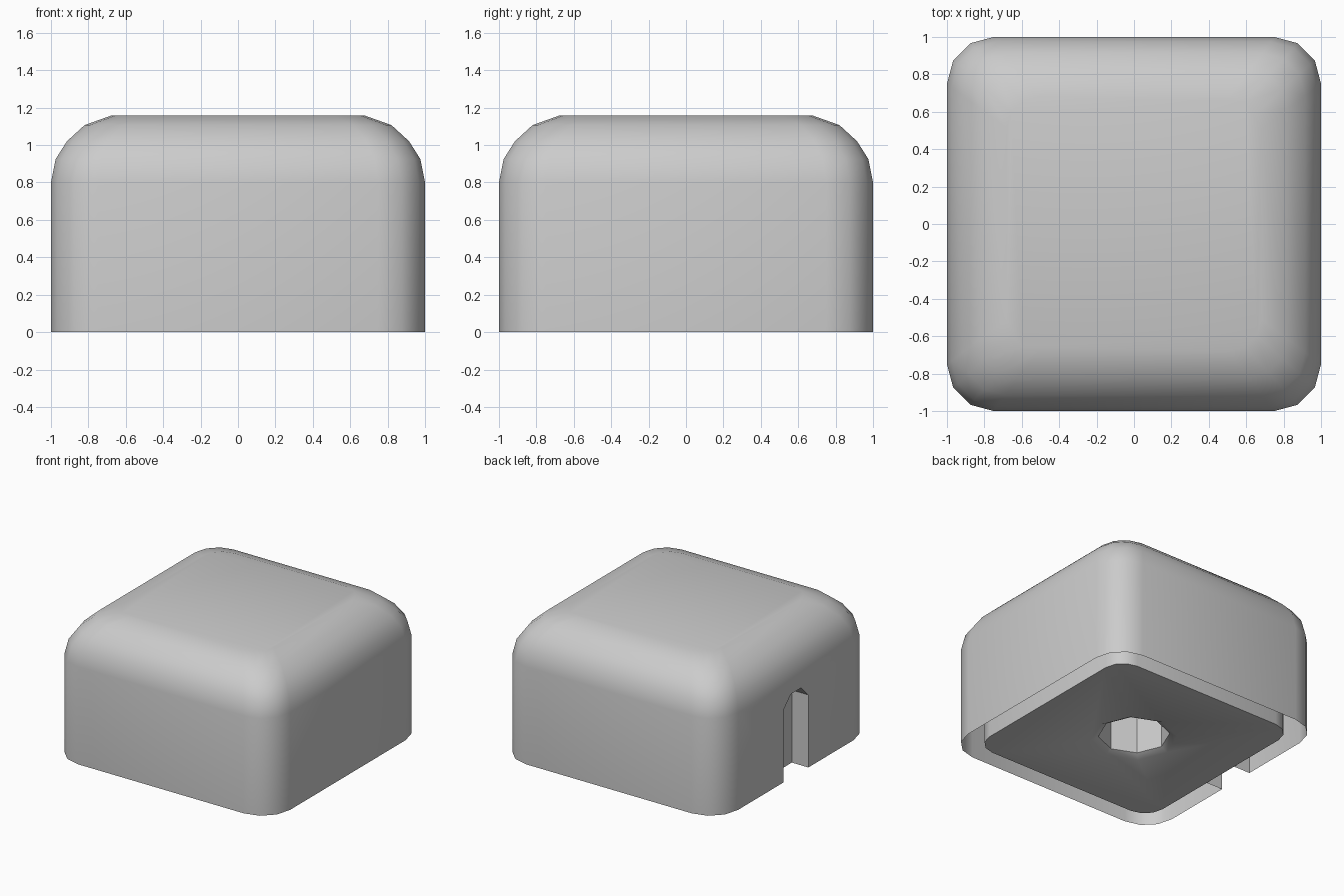
import bpy, bmesh, math

if "Cube" in bpy.data.objects:
    bpy.data.objects.remove(bpy.data.objects["Cube"])


def loft(name, rings):
    """Closed solid from stacked rings with equal point counts."""
    bm = bmesh.new()
    rows = [[bm.verts.new(p) for p in ring] for ring in rings]
    for a, b in zip(rows, rows[1:]):
        n = len(a)
        for i in range(n):
            j = (i + 1) % n
            bm.faces.new((a[i], a[j], b[j], b[i]))
    bm.faces.new(rows[0][::-1])
    bm.faces.new(rows[-1])
    bmesh.ops.recalc_face_normals(bm, faces=bm.faces)
    mesh = bpy.data.meshes.new(name)
    bm.to_mesh(mesh)
    bm.free()
    obj = bpy.data.objects.new(name, mesh)
    bpy.context.collection.objects.link(obj)
    return obj


def rounded_square(half, radius, z, segments=3):
    pts = []
    for q in range(4):
        mid = math.pi / 4 + q * math.pi / 2
        cx = (half - radius) * math.copysign(1, math.cos(mid))
        cy = (half - radius) * math.copysign(1, math.sin(mid))
        for s in range(segments + 1):
            t = (q + s / segments) * math.pi / 2
            pts.append((cx + radius * math.cos(t), cy + radius * math.sin(t), z))
    return pts


def octagon(radius, z):
    return [(radius * math.cos(k * math.pi / 4), radius * math.sin(k * math.pi / 4), z)
            for k in range(8)]


def cut(obj, cutter):
    mod = obj.modifiers.new("cut", 'BOOLEAN')
    mod.operation = 'DIFFERENCE'
    mod.solver = 'EXACT'
    mod.object = cutter
    bpy.context.view_layer.objects.active = obj
    bpy.ops.object.modifier_apply(modifier=mod.name)
    bpy.data.objects.remove(cutter)


def smooth(obj):
    bpy.ops.object.select_all(action='DESELECT')
    obj.select_set(True)
    bpy.context.view_layer.objects.active = obj
    bpy.ops.object.shade_smooth_by_angle(angle=math.radians(40))


# Outer shell: rounded sides and domed shoulder
shoulder = [(1, 0), (1, 0.8), (0.975, 0.925), (0.915, 1.02), (0.82, 1.107), (0.68, 1.157)]
shell = loft("outer_shell", [rounded_square(h, 0.25 * h, z) for h, z in shoulder])

# Arched cable slot through the left side
inner = 0.85
w, c = 0.16, 0.53
k = w * math.tan(math.pi / 8)
arch = [(-w, -0.1), (w, -0.1), (w, c + k), (k, c + w), (-k, c + w), (-w, c + k)]
cut(shell, loft("slot_cutter", [[(x, y, z) for y, z in arch] for x in (-1.2, -inner)]))

# Open the shell underneath and at the back of the slot
bm = bmesh.new()
bm.from_mesh(shell.data)
gone = []
for f in bm.faces:
    under = all(abs(v.co.z) < 1e-4 for v in f.verts)
    slot_back = all(abs(v.co.x + inner) < 1e-4 for v in f.verts)
    if under or slot_back:
        gone.append(f)
bmesh.ops.delete(bm, geom=gone, context='FACES')
bm.to_mesh(shell.data)
bm.free()
smooth(shell)

# Inner block, set in from the shell
block = loft("inner_block", [rounded_square(inner * h, 0.17 * h, inner * z)
                             for h, z in shoulder])

# Octagonal socket with a chamfered mouth
cut(block, loft("socket_cutter", [octagon(r, z) for r, z in
                                  ((0.38, -0.03), (0.27, 0.03), (0.265, 0.6))]))
smooth(block)
